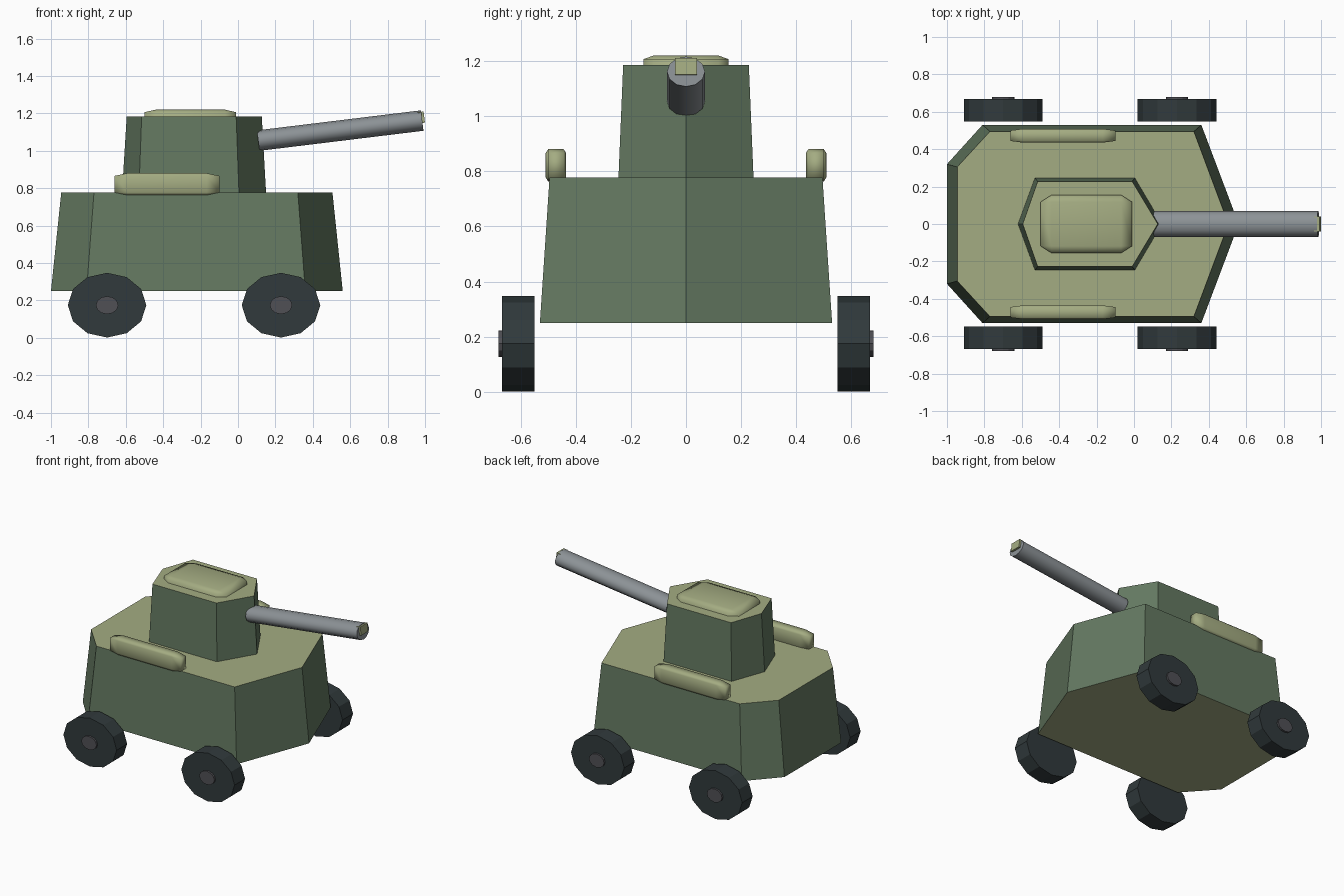
import bpy, bmesh, math
from mathutils import Matrix, Vector

if "Cube" in bpy.data.objects:
    bpy.data.objects.remove(bpy.data.objects["Cube"])


def colour(name, r, g, b):
    lin = [((c / 255 + 0.055) / 1.055) ** 2.4 for c in (r, g, b)]
    m = bpy.data.materials.new(name)
    m.diffuse_color = (*lin, 1)
    m.use_nodes = True
    m.node_tree.nodes["Principled BSDF"].inputs["Base Color"].default_value = m.diffuse_color
    return m


green = colour("hull green", 100, 121, 97)
tan = colour("deck tan", 164, 172, 130)
tyre = colour("tyre black", 49, 58, 60)
hub_grey = colour("hub grey", 80, 80, 85)
steel = colour("barrel steel", 140, 146, 150)


def finish(name, bm, mats):
    bmesh.ops.recalc_face_normals(bm, faces=bm.faces)
    me = bpy.data.meshes.new(name)
    bm.to_mesh(me)
    bm.free()
    for m in mats:
        me.materials.append(m)
    ob = bpy.data.objects.new(name, me)
    bpy.context.collection.objects.link(ob)
    return ob


def tapered(name, low, high, z0, z1):
    """Tapered prism between two outlines; flat top and bottom are tan."""
    bm = bmesh.new()
    a = [bm.verts.new((x, y, z0)) for x, y in low]
    b = [bm.verts.new((x, y, z1)) for x, y in high]
    for cap in (a, b):
        bm.faces.new(cap).material_index = 1
    n = len(a)
    for i in range(n):
        j = (i + 1) % n
        bm.faces.new((a[i], a[j], b[j], b[i]))
    return finish(name, bm, (green, tan))


def mirrored(half):
    """Complete an outline across the x axis."""
    return half + [(x, -y) for x, y in reversed(half) if y > 0]


def soft_box(name, centre, size, amount=0.12):
    """Unit cube with chamfered edges, stretched to size and smoothed."""
    bm = bmesh.new()
    bmesh.ops.create_cube(bm, size=1)
    bmesh.ops.bevel(bm, geom=bm.edges[:], offset=amount, segments=1,
                    affect='EDGES', profile=0.5)
    bmesh.ops.scale(bm, vec=size, verts=bm.verts)
    bmesh.ops.translate(bm, vec=centre, verts=bm.verts)
    for f in bm.faces:
        f.smooth = True
    return finish(name, bm, (tan,))


def disc(name, centre, rx, rz, depth, mat):
    """Twelve-sided cylinder lying along y."""
    bm = bmesh.new()
    bmesh.ops.create_cone(bm, cap_ends=True, segments=12, radius1=1,
                          radius2=1, depth=depth)
    bmesh.ops.rotate(bm, matrix=Matrix.Rotation(math.pi / 2, 3, 'X'), verts=bm.verts)
    bmesh.ops.scale(bm, vec=(rx, 1, rz), verts=bm.verts)
    bmesh.ops.translate(bm, vec=centre, verts=bm.verts)
    return finish(name, bm, (mat,))


# Hull and turret
tapered("hull",
        mirrored([(0.56, 0), (0.36, 0.53), (-0.81, 0.53), (-1.0, 0.32)]),
        mirrored([(0.505, 0), (0.32, 0.495), (-0.77, 0.495), (-0.945, 0.305)]),
        0.25, 0.777)
tapered("turret",
        [(0.15, 0), (0.005, 0.245), (-0.53, 0.245), (-0.62, 0), (-0.53, -0.245), (0.005, -0.245)],
        [(0.127, 0), (-0.01, 0.228), (-0.515, 0.228), (-0.595, 0), (-0.515, -0.228), (-0.01, -0.228)],
        0.777, 1.185)

# Hatch and side stowage
soft_box("hatch", (-0.255, 0, 1.165), (0.49, 0.31, 0.11))
for side, s in (("left", 1), ("right", -1)):
    soft_box(side + "_side_box", (-0.38, s * 0.472, 0.822), (0.56, 0.074, 0.117))

    # Wheels with hubs
    for end, x in (("rear", -0.7), ("front", 0.23)):
        disc(f"{end}_{side}_wheel", (x, s * 0.608, 0.175), 0.21, 0.173, 0.118, tyre)
        disc(f"{end}_{side}_hub", (x, s * 0.63, 0.175), 0.06, 0.048, 0.1, hub_grey)

# Gun barrel, raised slightly
start, tip = Vector((0.108, 0, 1.055)), Vector((0.985, 0, 1.162))
tilt = math.atan2(tip.z - start.z, tip.x - start.x)
bm = bmesh.new()
bmesh.ops.create_cone(bm, cap_ends=True, segments=12, radius1=1, radius2=1,
                      depth=(tip - start).length)
bmesh.ops.rotate(bm, matrix=Matrix.Rotation(math.pi / 2, 3, 'Y'), verts=bm.verts)
bmesh.ops.scale(bm, vec=(1, 0.069, 0.055), verts=bm.verts)
bmesh.ops.rotate(bm, matrix=Matrix.Rotation(-tilt, 3, 'Y'), verts=bm.verts)
bmesh.ops.translate(bm, vec=(start + tip) / 2, verts=bm.verts)
for f in bm.faces:
    f.smooth = len(f.verts) == 4
barrel = finish("gun_barrel", bm, (steel,))
for e in barrel.data.edges:
    a, b = (barrel.data.vertices[i].co for i in e.vertices)
    e.use_edge_sharp = (a - b).length < 0.2

# Muzzle plate
bm = bmesh.new()
bmesh.ops.create_cube(bm, size=1)
bmesh.ops.scale(bm, vec=(0.03, 0.08, 0.06), verts=bm.verts)
bmesh.ops.rotate(bm, matrix=Matrix.Rotation(-tilt, 3, 'Y'), verts=bm.verts)
bmesh.ops.translate(bm, vec=(0.981, 0, 1.179), verts=bm.verts)
finish("muzzle_plate", bm, (tan,))
